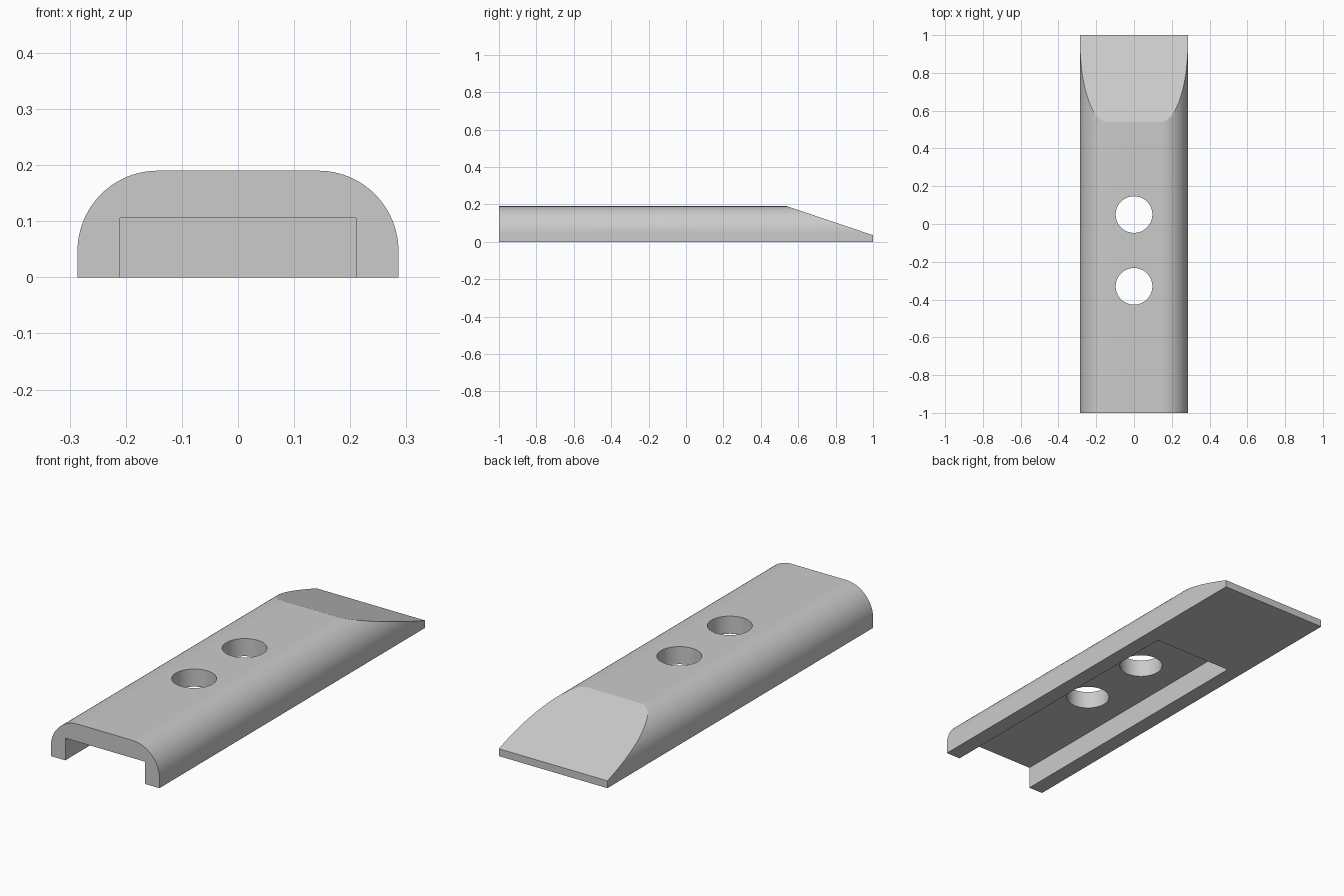
import bpy, bmesh, math
from mathutils import Vector

if "Cube" in bpy.data.objects:
    bpy.data.objects.remove(bpy.data.objects["Cube"], do_unlink=True)

HALF_W, HEIGHT, RADIUS = 0.286, 0.19, 0.143
CHANNEL_HALF, CHANNEL_TOP, CHANNEL_END = 0.21, 0.106, 0.42
SLOPE_START, TIP_HEIGHT = 0.54, 0.035
HOLE_RADIUS, HOLE_CENTRES = 0.097, (0.05, -0.33)

grey = bpy.data.materials.new("light grey")
grey.use_nodes = True
colour = (0.6, 0.6, 0.6, 1)
grey.diffuse_color = colour
grey.node_tree.nodes["Principled BSDF"].inputs["Base Color"].default_value = colour


def add_object(name, bm):
    bmesh.ops.recalc_face_normals(bm, faces=bm.faces)
    mesh = bpy.data.meshes.new(name)
    bm.to_mesh(mesh)
    bm.free()
    mesh.materials.append(grey)
    obj = bpy.data.objects.new(name, mesh)
    bpy.context.collection.objects.link(obj)
    return obj


def extrude_profile(bm, points, y0, y1):
    face = bm.faces.new([bm.verts.new((x, y0, z)) for x, z in points])
    new = bmesh.ops.extrude_face_region(bm, geom=[face])["geom"]
    verts = [v for v in new if isinstance(v, bmesh.types.BMVert)]
    bmesh.ops.translate(bm, verts=verts, vec=(0, y1 - y0, 0))


def cut(target, cutter):
    cutter.hide_render = True
    mod = target.modifiers.new("cut", 'BOOLEAN')
    mod.operation, mod.solver, mod.object = 'DIFFERENCE', 'EXACT', cutter
    bpy.ops.object.modifier_apply(modifier=mod.name)
    bpy.data.objects.remove(cutter, do_unlink=True)


# Body: rounded-shoulder profile extruded along its length
steps = 24
arc = [(HALF_W - RADIUS + RADIUS * math.cos(i * math.pi / 2 / steps),
        HEIGHT - RADIUS + RADIUS * math.sin(i * math.pi / 2 / steps))
       for i in range(steps + 1)]
right = [(HALF_W, 0)] + arc
profile = right + [(-x, z) for x, z in reversed(right)]
bm = bmesh.new()
extrude_profile(bm, profile, -1, 1)

# Sloped tip: slice off the wedge and close the cut
normal = Vector((0, HEIGHT - TIP_HEIGHT, 1 - SLOPE_START))
bmesh.ops.bisect_plane(bm, geom=bm.verts[:] + bm.edges[:] + bm.faces[:],
                       plane_co=(0, SLOPE_START, HEIGHT), plane_no=normal,
                       clear_outer=True)
bmesh.ops.holes_fill(bm, edges=[e for e in bm.edges if e.is_boundary], sides=0)
body = add_object("slotted_body", bm)
bpy.ops.object.select_all(action='DESELECT')
bpy.context.view_layer.objects.active = body
body.select_set(True)

# Underside channel, open at the front
bm = bmesh.new()
w = CHANNEL_HALF
extrude_profile(bm, [(-w, -0.1), (w, -0.1), (w, CHANNEL_TOP), (-w, CHANNEL_TOP)],
                -1.1, CHANNEL_END)
cut(body, add_object("channel_cutter", bm))

# Two round bolt holes
for y in HOLE_CENTRES:
    bm = bmesh.new()
    bmesh.ops.create_cone(bm, cap_ends=True, segments=64, radius1=HOLE_RADIUS,
                          radius2=HOLE_RADIUS, depth=1)
    bmesh.ops.translate(bm, verts=bm.verts, vec=(0, y, 0))
    cut(body, add_object("hole_cutter", bm))

bpy.ops.object.shade_smooth_by_angle(angle=math.radians(12))
